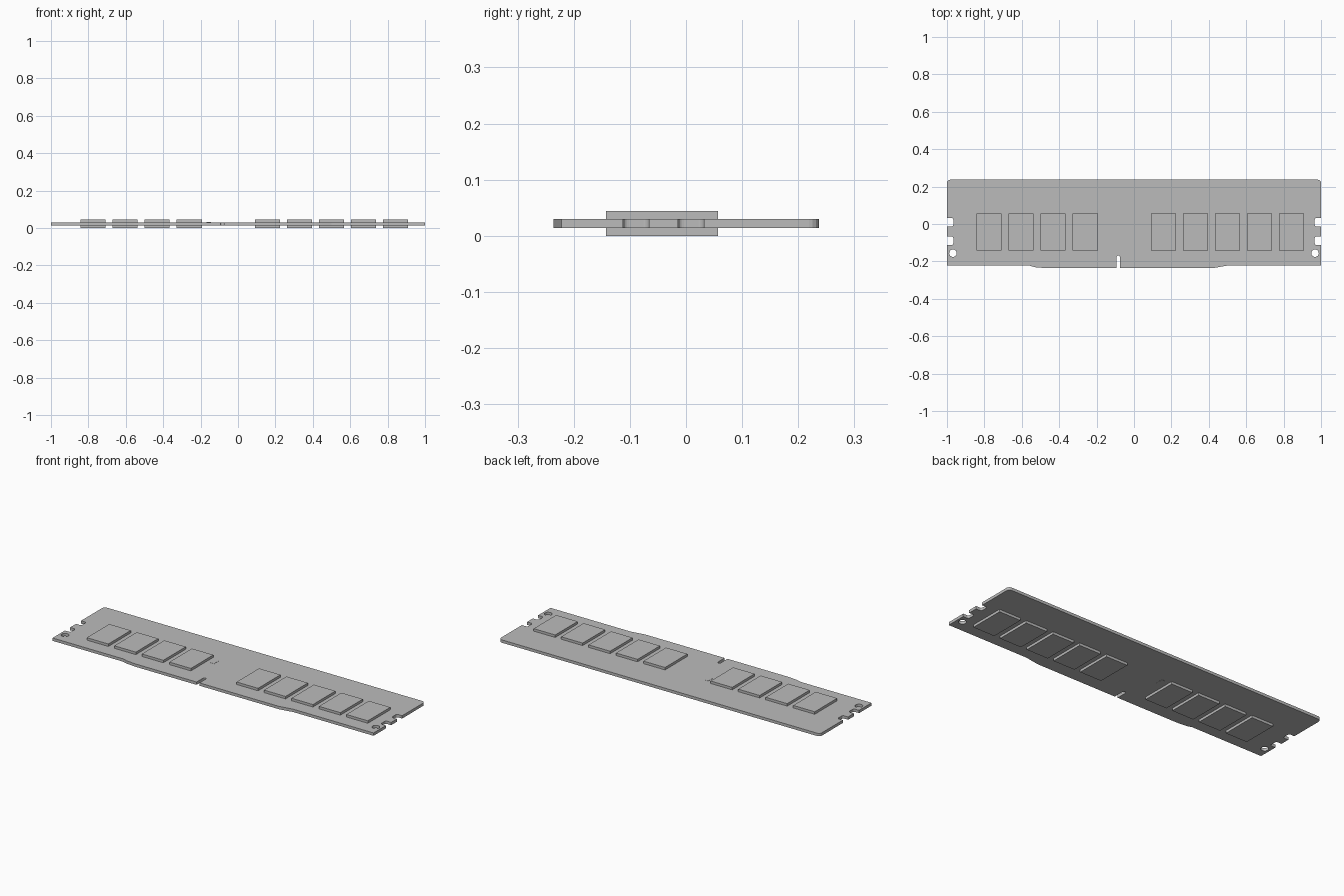
import bpy, bmesh, math

cube = bpy.data.objects.get("Cube")
if cube:
    bpy.data.objects.remove(cube, do_unlink=True)

grey = bpy.data.materials.new("plain grey")
grey.use_nodes = True
colour = (0.5, 0.5, 0.5, 1)
grey.diffuse_color = colour
grey.node_tree.nodes["Principled BSDF"].inputs["Base Color"].default_value = colour

BOARD_LOW, BOARD_HIGH, TOP = 0.014, 0.030, 0.044


def finish(name, bm):
    bmesh.ops.recalc_face_normals(bm, faces=bm.faces)
    mesh = bpy.data.meshes.new(name)
    bm.to_mesh(mesh)
    bm.free()
    mesh.materials.append(grey)
    obj = bpy.data.objects.new(name, mesh)
    bpy.context.scene.collection.objects.link(obj)
    return obj


def prism(name, outline, low, high):
    bm = bmesh.new()
    face = bm.faces.new([bm.verts.new((x, y, low)) for x, y in outline])
    side = bmesh.ops.extrude_face_region(bm, geom=[face])["geom"]
    verts = [v for v in side if isinstance(v, bmesh.types.BMVert)]
    bmesh.ops.translate(bm, verts=verts, vec=(0, 0, high - low))
    return finish(name, bm)


def box(name, x0, x1, y0, y1, low, high):
    return prism(name, [(x0, y0), (x1, y0), (x1, y1), (x0, y1)], low, high)


def arc(cx, cy, r, start, end, steps=6):
    angles = [math.radians(start + (end - start) * i / steps) for i in range(steps + 1)]
    return [(cx + r * math.cos(a), cy + r * math.sin(a)) for a in angles]


# Right-hand edge going up: two latch notches with rounded inner corners
R = 0.01
edge = [(1, -0.222)]
for low, high in ((-0.112, -0.066), (-0.014, 0.032)):
    edge += [(1, low)]
    edge += arc(0.966 + R, low + R, R, 270, 180, 4)
    edge += arc(0.966 + R, high - R, R, 180, 90, 4)
    edge += [(1, high)]
edge += arc(0.982, 0.219, 0.018, 0, 90, 4)

# Board outline, with the bowed contact edge and the key slot
outline = [(-0.56, -0.222), (-0.53, -0.231), (-0.47, -0.236), (-0.093, -0.236)]
outline += arc(-0.084, -0.178, 0.009, 180, 0, 8)
outline += [(-0.075, -0.236), (0.42, -0.236), (0.45, -0.231), (0.50, -0.222)]
outline += edge + [(-x, y) for x, y in reversed(edge)]
board = prism("circuit_board", outline, BOARD_LOW, BOARD_HIGH)

# Round holes near the lower corners
for side in (-1, 1):
    cutter = prism("hole_cutter", arc(side * 0.968, -0.156, 0.02, 0, 345, 23), -0.1, 0.1)
    cut = board.modifiers.new("hole", "BOOLEAN")
    cut.operation = "DIFFERENCE"
    cut.solver = "EXACT"
    cut.object = cutter
    cutter.hide_render = True
    cutter.hide_viewport = True
    cutter.hide_set(True)

# Memory chips on both faces: four on the right, five on the left
starts = [-0.842 + 0.1715 * i for i in range(4)] + [0.091 + 0.171 * i for i in range(5)]
for x in starts:
    box("upper_chip", x, x + 0.134, -0.143, 0.057, BOARD_HIGH, TOP)
    box("lower_chip", x, x + 0.134, -0.143, 0.057, 0, BOARD_LOW)

# Tiny flat component on each face
box("upper_small_part", -0.168, -0.145, -0.005, 0.04, BOARD_HIGH, BOARD_HIGH + 0.001)
box("lower_small_part", -0.168, -0.145, -0.005, 0.04, BOARD_LOW - 0.001, BOARD_LOW)
